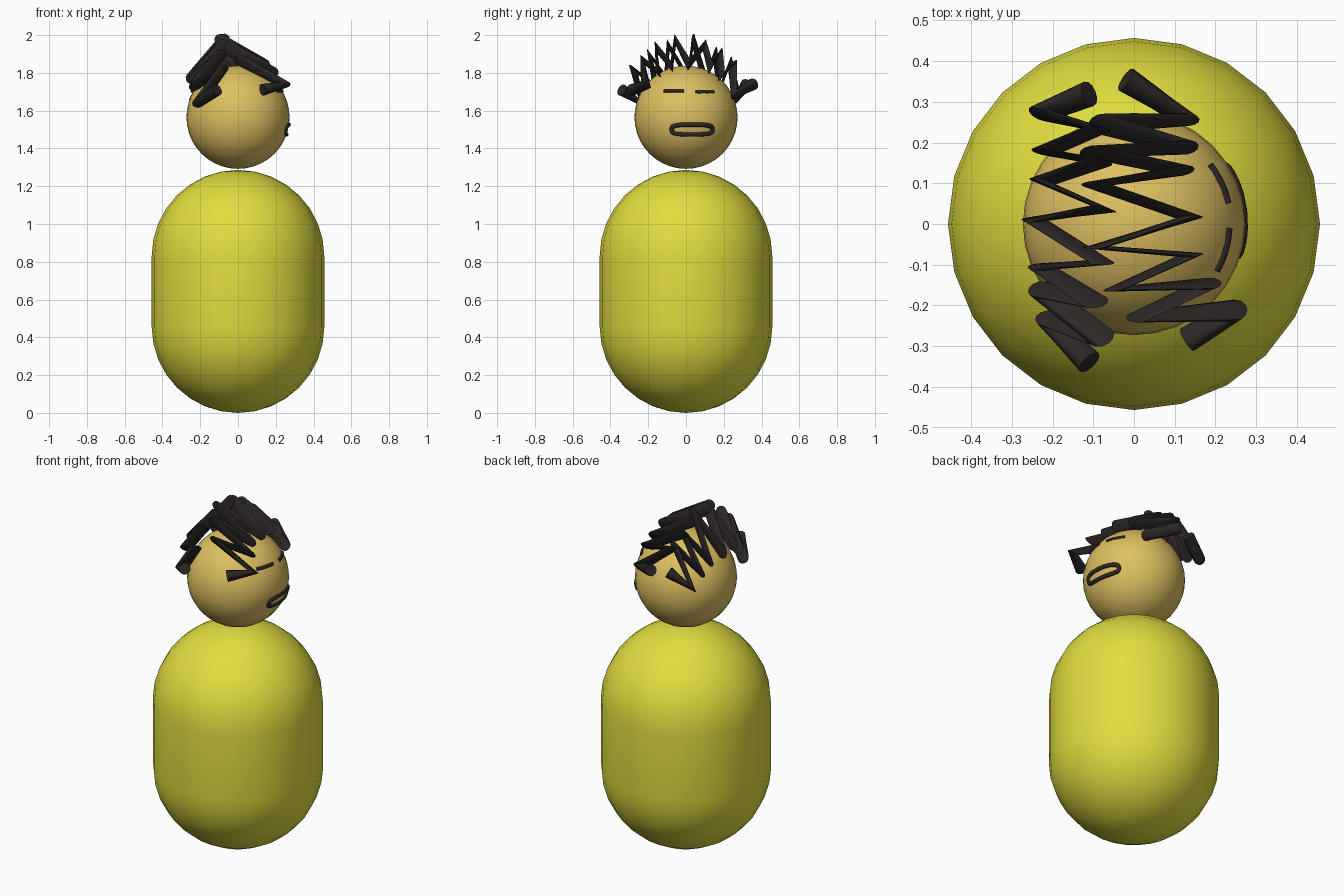
import bpy, bmesh, math
from mathutils import Vector

if "Cube" in bpy.data.objects:
    bpy.data.objects.remove(bpy.data.objects["Cube"])

def material(name, rgb):
    m = bpy.data.materials.new(name)
    m.diffuse_color = (*rgb, 1)
    m.use_nodes = True
    m.node_tree.nodes["Principled BSDF"].inputs["Base Color"].default_value = m.diffuse_color
    return m

YELLOW = material("yellow_green", (0.75, 0.73, 0.05))
SKIN = material("tan_skin", (0.73, 0.53, 0.12))
DARK = material("dark_brown", (0.026, 0.02, 0.02))

def add_object(name, mesh, mat):
    ob = bpy.data.objects.new(name, mesh)
    bpy.context.collection.objects.link(ob)
    mesh.materials.clear()
    mesh.materials.append(mat)
    return ob

def ball(name, radius, centre_z, mat, segs, rings, stretch=0.0):
    """Sphere; stretch pulls the two halves apart into a capsule."""
    bm = bmesh.new()
    bmesh.ops.create_uvsphere(bm, u_segments=segs, v_segments=rings, radius=radius)
    if stretch:
        # cut the equator ring open by splitting it, then lift the upper half
        top = [f for f in bm.faces if f.calc_center_median().z > 0]
        ret = bmesh.ops.extrude_face_region(bm, geom=top)
        bmesh.ops.delete(bm, geom=top, context='FACES')
        for v in ret["geom"]:
            if isinstance(v, bmesh.types.BMVert):
                v.co.z += stretch
        bmesh.ops.delete(bm, geom=[v for v in bm.verts if not v.link_faces], context='VERTS')
        bmesh.ops.translate(bm, verts=bm.verts, vec=(0, 0, -stretch / 2))
    bmesh.ops.translate(bm, verts=bm.verts, vec=(0, 0, centre_z))
    bmesh.ops.recalc_face_normals(bm, faces=bm.faces)
    for f in bm.faces:
        f.smooth = True
    me = bpy.data.meshes.new(name)
    bm.to_mesh(me)
    bm.free()
    return add_object(name, me, mat)

def tube(name, points, radius, mat, cyclic=False, res=4):
    """Round stroke along straight segments, turned into a mesh."""
    cu = bpy.data.curves.new(name + "_path", 'CURVE')
    cu.dimensions = '3D'
    cu.bevel_depth = radius
    cu.bevel_resolution = res
    cu.use_fill_caps = True
    sp = cu.splines.new('POLY')
    sp.points.add(len(points) - 1)
    for sp_p, p in zip(sp.points, points):
        sp_p.co = (*p, 1)
    sp.use_cyclic_u = cyclic
    tmp = bpy.data.objects.new(name + "_path", cu)
    bpy.context.collection.objects.link(tmp)
    dg = bpy.context.evaluated_depsgraph_get()
    me = bpy.data.meshes.new_from_object(tmp.evaluated_get(dg))
    bpy.data.objects.remove(tmp)
    ob = add_object(name, me, mat)
    me.shade_smooth()
    me.set_sharp_from_angle(angle=math.radians(50))
    return ob

# Body and head
BODY_R, HEAD_R, HEAD_Z = 0.457, 0.273, 1.565
ball("body", BODY_R, 0.643, YELLOW, 24, 16, stretch=1.286 - 2 * BODY_R)
ball("head", HEAD_R, HEAD_Z, SKIN, 32, 20)

# Hair: two zigzag strokes, given by their outer tips
def hair(name, tips, r=0.032):
    tips = [Vector(t) for t in tips]
    path = [tips[0]]
    for a, p, b in zip(tips, tips[1:], tips[2:]):
        path.append(p + ((a + b) / 2 - p).normalized() * r * 0.95)
    path.append(tips[-1])
    tube(name, path, r, DARK)

hair("hair_back", [
    (-.11, .32, 1.74), (-.25, .27, 1.64), (-.07, .235, 1.88), (-.24, .175, 1.69),
    (-.065, .155, 1.93), (-.245, .105, 1.73), (-.055, .035, 2.0), (-.265, .015, 1.75),
    (-.06, -.10, 1.97), (-.25, -.10, 1.75), (-.075, -.20, 1.92), (-.25, -.15, 1.71),
    (-.06, -.29, 1.84), (-.23, -.22, 1.62), (-.11, -.34, 1.71)])
hair("hair_fringe", [
    (-.02, .355, 1.74), (.155, .25, 1.67), (-.11, .25, 1.86), (.155, .185, 1.77),
    (-.13, .18, 1.92), (.145, .13, 1.81), (-.125, .10, 1.96), (.165, .015, 1.83),
    (-.12, -.06, 1.99), (.165, -.072, 1.82), (-.07, -.165, 1.95), (.21, -.14, 1.79),
    (-.015, -.235, 1.88), (.275, -.205, 1.73), (.13, -.285, 1.71)])

# Face strokes, laid on the head's +x side
def on_head(y, z):
    dz = z - HEAD_Z
    r = HEAD_R - 0.002
    return Vector((math.sqrt(r * r - y * y - dz * dz), y, z))

for name, y0, y1, z in (("eye_a", -0.115, -0.01, 1.705), ("eye_b", 0.05, 0.145, 1.70)):
    tube(name, [on_head(y0 + (y1 - y0) * i / 8, z) for i in range(9)], 0.010, DARK, res=2)

# Mouth: a flat rounded loop
loop = []
for i in range(32):
    a = 2 * math.pi * i / 32
    c, s = math.cos(a), math.sin(a)
    loop.append(on_head(0.032 + 0.108 * math.copysign(abs(c) ** 0.6, c),
                        1.50 + 0.026 * math.copysign(abs(s) ** 0.6, s)))
tube("mouth", loop, 0.012, DARK, cyclic=True, res=2)
